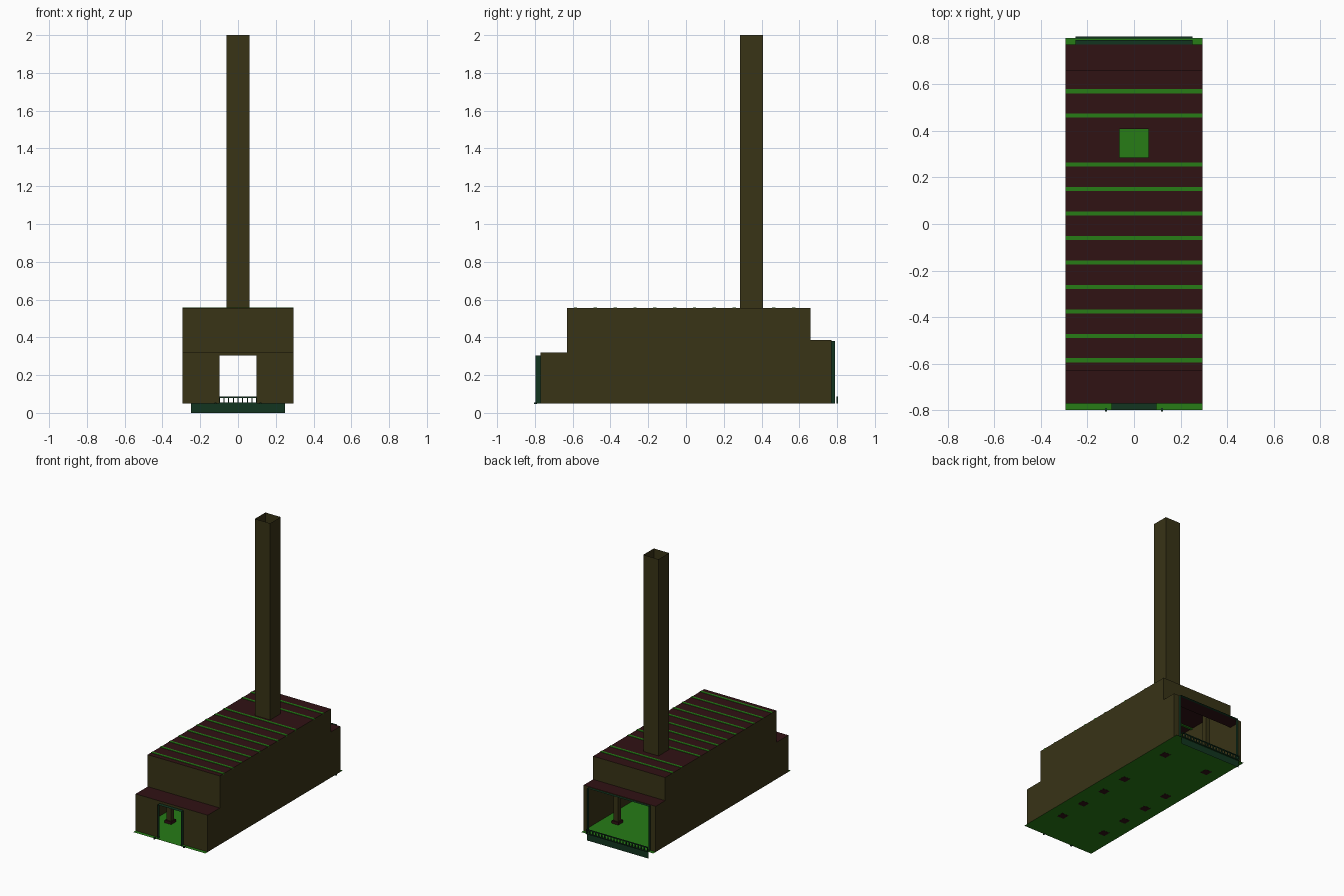
import bpy, bmesh
from mathutils import Matrix

if "Cube" in bpy.data.objects:
    bpy.data.objects.remove(bpy.data.objects["Cube"])


def material(name, rgb):
    m = bpy.data.materials.new(name)
    m.diffuse_color = (*rgb, 1)
    m.use_nodes = True
    m.node_tree.nodes["Principled BSDF"].inputs["Base Color"].default_value = m.diffuse_color
    return m


BRICK = material("brick", (0.04, 0.033, 0.008))
ROOF = material("roof", (0.03, 0.006, 0.007))
GREEN = material("floor_green", (0.02, 0.2, 0.008))
TRIM = material("trim", (0.006, 0.035, 0.014))


def finish(name, bm, mat):
    me = bpy.data.meshes.new(name)
    bm.to_mesh(me)
    bm.free()
    ob = bpy.data.objects.new(name, me)
    bpy.context.collection.objects.link(ob)
    me.materials.append(mat)
    return ob


def sheet(name, faces, mat):
    """Thin sheet parts from corner points."""
    bm = bmesh.new()
    for f in faces:
        bm.faces.new([bm.verts.new(p) for p in f])
    bmesh.ops.remove_doubles(bm, verts=bm.verts, dist=1e-5)
    return finish(name, bm, mat)


def boxes(name, spans, mat):
    """Boxes given as (x0, x1, y0, y1, z0, z1)."""
    bm = bmesh.new()
    for x0, x1, y0, y1, z0, z1 in spans:
        m = Matrix.Translation(((x0 + x1) / 2, (y0 + y1) / 2, (z0 + z1) / 2))
        m = m @ Matrix.Diagonal((x1 - x0, y1 - y0, z1 - z0, 1))
        bmesh.ops.create_cube(bm, size=1, matrix=m)
    return finish(name, bm, mat)


def flat(x0, x1, y0, y1, z):
    return [(x0, y0, z), (x1, y0, z), (x1, y1, z), (x0, y1, z)]


def upright(x0, x1, y, z0, z1):
    return [(x0, y, z0), (x1, y, z0), (x1, y, z1), (x0, y, z1)]


W, FL, TOP = 0.293, 0.05, 0.555
F0, F1, FZ = -0.77, -0.63, 0.32      # low front bay
B0, B1, BZ = 0.66, 0.77, 0.385       # low back bay
CX, C0, C1 = 0.062, 0.285, 0.407     # chimney

# Stepped side walls
profile = [(F0, FL), (F1, FL), (B0, FL), (B1, FL), (B1, BZ), (B0, BZ),
           (B0, TOP), (F1, TOP), (F1, FZ), (F0, FZ)]
sheet("side_walls", [[(s * W, y, z) for y, z in profile[::s]] for s in (1, -1)], BRICK)


# End walls with openings
def end_wall(name, y, door_x, door_z, top, step_y):
    faces = [upright(-W, -door_x, y, FL, top), upright(door_x, W, y, FL, top),
             upright(-door_x, door_x, y, door_z, top),
             upright(-W, W, step_y, top, TOP)]
    sheet(name, faces, BRICK)


end_wall("front_wall", F0, 0.097, 0.303, FZ, F1)
end_wall("back_wall", B1, 0.25, 0.38, BZ, B0)


# Projecting opening frames
def sleeve(name, x, y0, y1, top):
    sides = [[(s * x, y0, FL), (s * x, y1, FL), (s * x, y1, top), (s * x, y0, top)]
             for s in (1, -1)]
    sheet(name, sides + [flat(-x, x, y0, y1, top)], TRIM)


sleeve("front_door_frame", 0.097, -0.798, F0, 0.303)
sleeve("back_opening_frame", 0.25, B1, 0.79, 0.38)

# Roof sheets, open under the chimney
sheet("main_roof", [flat(-W, W, F1, C0, TOP), flat(-W, W, C1, B0, TOP),
                    flat(-W, -CX, C0, C1, TOP), flat(CX, W, C0, C1, TOP)], ROOF)
sheet("front_roof", [flat(-W, W, F0, F1, FZ)], ROOF)
sheet("back_roof", [flat(-W, W, B0, B1, BZ)], ROOF)

# Roof ribs
ribs = [-0.585 + 0.105 * i for i in range(12) if i != 9]
boxes("roof_ribs", [(-W, W, y - 0.009, y + 0.009, 0.548, 0.558) for y in ribs], GREEN)

# Open chimney tube
corners = [(-CX, C0), (CX, C0), (CX, C1), (-CX, C1)]
sheet("chimney", [[(*corners[i], TOP), (*corners[(i + 1) % 4], TOP),
                   (*corners[(i + 1) % 4], 2.0), (*corners[i], 2.0)]
                  for i in range(4)], BRICK)

# Floor and the panel below the back edge
sheet("floor", [flat(-W, W, -0.798, 0.798, FL)], GREEN)
sheet("back_skirt", [upright(-0.25, 0.25, 0.795, 0.0, FL)], TRIM)

# Interior columns on square bases
spots = [(s * 0.18, y) for s in (1, -1) for y in (-0.53, -0.315, -0.1, 0.115, 0.54)]
boxes("column_bases", [(x - .027, x + .027, y - .027, y + .027, 0.049, 0.07)
                       for x, y in spots], ROOF)
boxes("columns", [(x - .018, x + .018, y - .018, y + .018, 0.07, TOP - 0.001)
                  for x, y in spots], BRICK)

# Back railing
rail = [(-0.25, 0.25, 0.797, 0.805, z, z + 0.006) for z in (0.05, 0.08)]
rail += [(x - .003, x + .003, 0.798, 0.804, 0.05, 0.08)
         for x in [-0.247 + 0.0247 * i for i in range(21)]]
boxes("back_railing", rail, TRIM)

# Small pegs by the front door
boxes("front_pegs", [(s * 0.12 - .005, s * 0.12 + .005, -0.805, -0.79, 0.046, 0.056)
                     for s in (1, -1)], TRIM)
